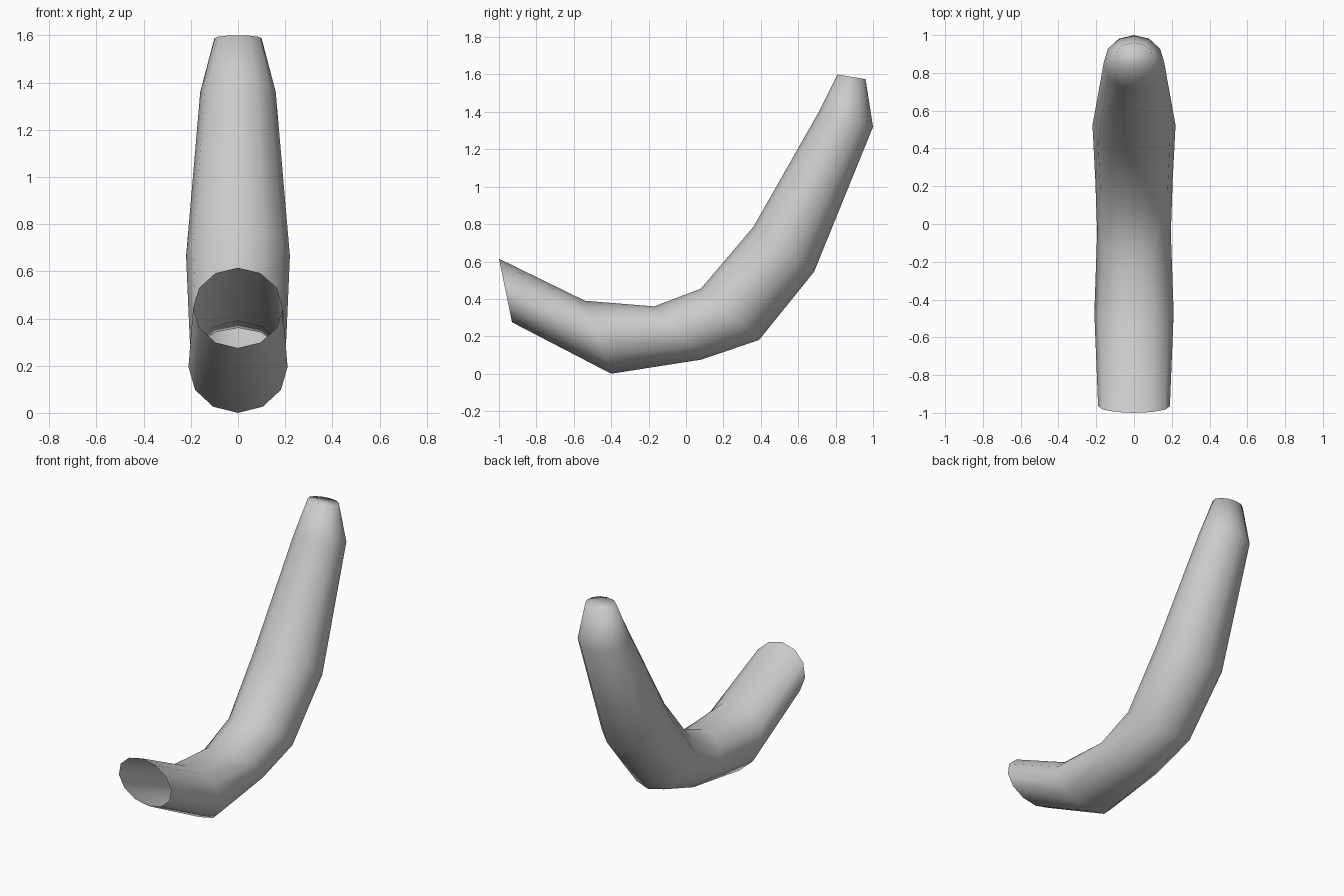
import bpy, bmesh
from math import sin, cos, tau
from mathutils import Vector

if "Cube" in bpy.data.objects:
    bpy.data.objects.remove(bpy.data.objects["Cube"])

SIDES = 12

# Cross-sections along the bend: inner point (y, z), outer point (y, z), half width
SECTIONS = [
    ((-1.00, 0.615), (-0.93, 0.275), 0.19),
    ((-0.54, 0.39), (-0.40, 0.00), 0.21),
    ((-0.17, 0.36), (0.08, 0.075), 0.195),
    ((0.08, 0.455), (0.39, 0.18), 0.205),
    ((0.36, 0.785), (0.685, 0.545), 0.22),
    ((0.71, 1.40), (1.00, 1.32), 0.16),
    ((0.81, 1.60), (0.96, 1.575), 0.10),
]


def add_ring(bm, inner, outer, half_width):
    a, b = Vector((0, *inner)), Vector((0, *outer))
    centre, arm = (a + b) / 2, (a - b) / 2
    side = Vector((half_width, 0, 0))
    return [bm.verts.new(centre + arm * cos(tau * i / SIDES) + side * sin(tau * i / SIDES))
            for i in range(SIDES)]


# Bent tube: open at the front, closed at the tip
bm = bmesh.new()
rings = [add_ring(bm, *s) for s in SECTIONS]
for low, high in zip(rings, rings[1:]):
    for i in range(SIDES):
        j = (i + 1) % SIDES
        bm.faces.new((low[i], low[j], high[j], high[i]))
bm.faces.new(rings[-1])
bmesh.ops.recalc_face_normals(bm, faces=bm.faces)

# Make sure the walls face outwards (the cap must point up)
bm.normal_update()
bm.faces.ensure_lookup_table()
if bm.faces[-1].normal.z < 0:
    bmesh.ops.reverse_faces(bm, faces=bm.faces)
for f in bm.faces:
    f.smooth = True

mesh = bpy.data.meshes.new("bent_tube")
bm.to_mesh(mesh)
bm.free()
bpy.context.collection.objects.link(bpy.data.objects.new("bent_tube", mesh))
